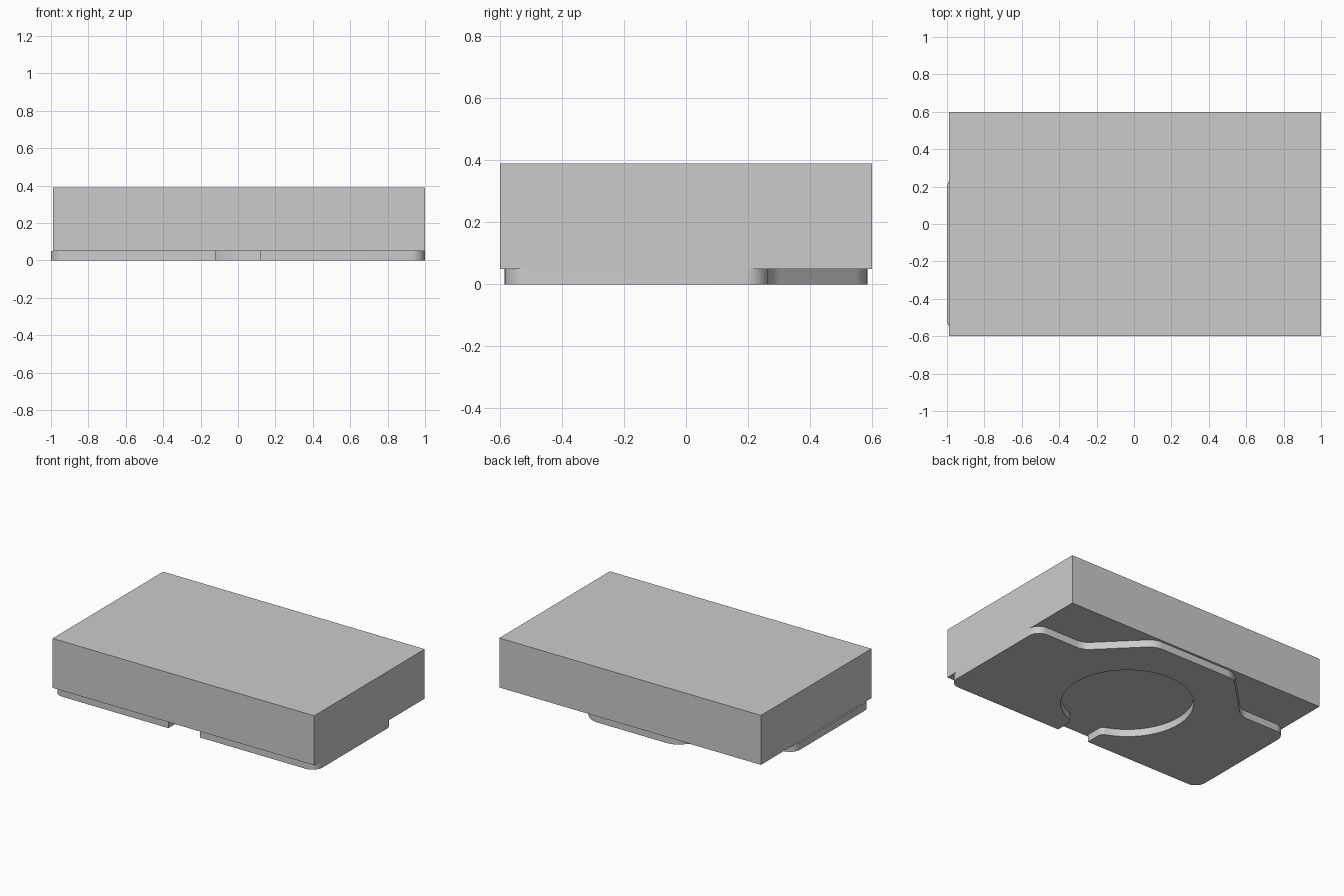
import bpy, bmesh, math
from mathutils import Vector

if "Cube" in bpy.data.objects:
    bpy.data.objects.remove(bpy.data.objects["Cube"])

grey = bpy.data.materials.new("plain grey")
grey.diffuse_color = (0.6, 0.6, 0.6, 1)
grey.use_nodes = True
grey.node_tree.nodes["Principled BSDF"].inputs["Base Color"].default_value = grey.diffuse_color


def extrude_outline(name, pts, z0, z1):
    """Solid made by extruding a closed outline upwards."""
    bm = bmesh.new()
    face = bm.faces.new([bm.verts.new((x, y, z0)) for x, y in pts])
    ext = bmesh.ops.extrude_face_region(bm, geom=[face])
    top = [v for v in ext["geom"] if isinstance(v, bmesh.types.BMVert)]
    bmesh.ops.translate(bm, verts=top, vec=(0, 0, z1 - z0))
    bmesh.ops.recalc_face_normals(bm, faces=bm.faces)
    me = bpy.data.meshes.new(name)
    bm.to_mesh(me)
    bm.free()
    me.materials.append(grey)
    ob = bpy.data.objects.new(name, me)
    bpy.context.collection.objects.link(ob)
    return ob


def arc(cx, cy, r, a0, a1, n):
    return [(cx + r * math.cos(a0 + (a1 - a0) * i / n),
             cy + r * math.sin(a0 + (a1 - a0) * i / n)) for i in range(n + 1)]


def round_corner(prev, here, nxt, r, n=8):
    """Points of a circular fillet at a polygon corner."""
    p = Vector(here)
    a, b = (Vector(prev) - p).normalized(), (Vector(nxt) - p).normalized()
    half = a.angle(b) / 2
    c = p + (a + b).normalized() * (r / math.sin(half))
    d = r / math.tan(half)
    s, e = p + a * d - c, p + b * d - c
    a0 = math.atan2(s.y, s.x)
    turn = math.atan2(s.x * e.y - s.y * e.x, s.dot(e))
    return arc(c.x, c.y, r, a0, a0 + turn, n)


# Main block
extrude_outline("main_block", [(-0.99, -0.6), (1, -0.6), (1, 0.6), (-0.99, 0.6)], 0.05, 0.39)

# Base plate: right half of the outline, from front slot round to the back
FRONT, BACK, STEP, SLOT = -0.585, 0.585, 0.265, 0.12
corners = [(SLOT, FRONT), (1, FRONT), (1, STEP), (0.635, STEP), (0.315, BACK), (0, BACK)]
radii = [0.075, 0.075, 0.12, 0.13]
outer = [corners[0]]
for i, r in enumerate(radii, 1):
    outer += round_corner(corners[i - 1], corners[i], corners[i + 1], r)

# Round recess opening into the front slot through a rounded lip
HOLE_Y, HOLE_R, LIP = -0.064, 0.41, 0.04
lip_x = SLOT + LIP
lip_y = HOLE_Y - math.sqrt((HOLE_R + LIP) ** 2 - lip_x ** 2)
ang = math.atan2(lip_y - HOLE_Y, lip_x)
inner = arc(0, HOLE_Y, HOLE_R, math.pi / 2, ang, 40)
inner += arc(lip_x, lip_y, LIP, ang + math.pi, math.pi, 8)[1:]


def mirrored(pts):
    return [(-x, y) for x, y in reversed(pts)]


outline = outer + mirrored(outer) + mirrored(inner) + inner[1:]
plate = extrude_outline("base_plate", outline, 0, 0.05)
bpy.context.view_layer.objects.active = plate
plate.select_set(True)
bpy.ops.object.shade_smooth_by_angle(angle=math.radians(30))
